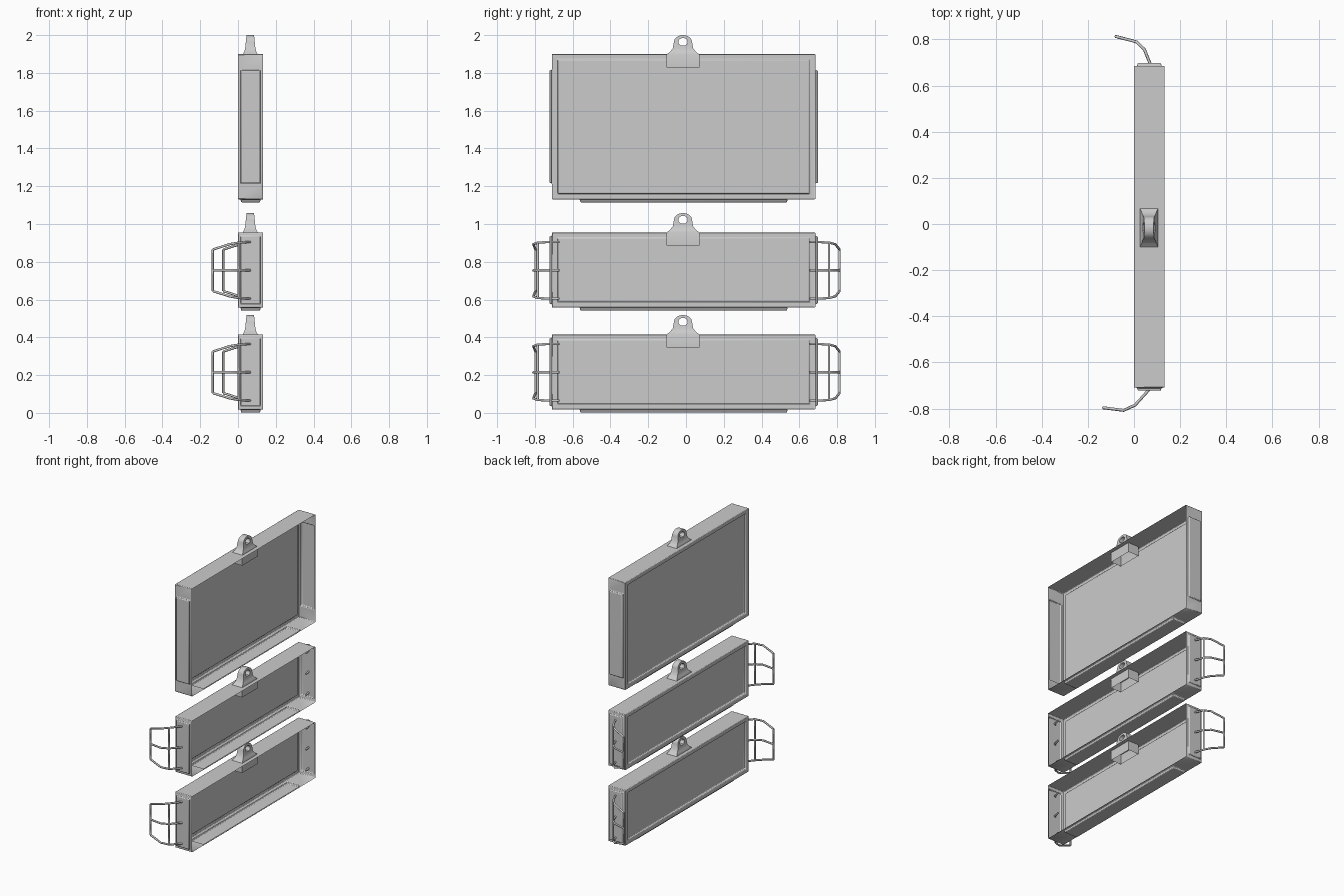
import bpy, bmesh, math
from math import copysign, cos, sin, radians
from mathutils import Vector

if "Cube" in bpy.data.objects:
    bpy.data.objects.remove(bpy.data.objects["Cube"])

X0, X1, Y0, Y1 = 0.0, 0.133, -0.71, 0.685
EYE_X, EYE_Y = 0.065, -0.016


def finish(name, bm, bevel=0.0):
    me = bpy.data.meshes.new(name)
    bm.to_mesh(me)
    bm.free()
    ob = bpy.data.objects.new(name, me)
    bpy.context.collection.objects.link(ob)
    if bevel:
        m = ob.modifiers.new("soft_edges", 'BEVEL')
        m.width, m.segments, m.limit_method = bevel, 2, 'ANGLE'
    bpy.ops.object.select_all(action='DESELECT')
    bpy.context.view_layer.objects.active = ob
    ob.select_set(True)
    bpy.ops.object.shade_smooth_by_angle(angle=radians(35))
    return ob


def panel(bm, normal, half, depth):
    """Inset one wall to a rectangle of the given half sizes, then push it in or out."""
    n = Vector(normal)
    f = max(bm.faces, key=lambda q: q.normal.dot(n) * 10 + q.calc_area())
    bmesh.ops.inset_individual(bm, faces=[f], thickness=0.005)
    c = f.calc_center_median()
    for v in f.verts:
        for i in range(3):
            if not normal[i]:
                v.co[i] = c[i] + copysign(half[i], v.co[i] - c[i])
    bm.normal_update()
    bmesh.ops.inset_individual(bm, faces=[f], thickness=0.004, depth=depth)
    bm.normal_update()


# Shallow tray, open towards +x, with raised end and bottom panels
def case(name, z0, z1, end_half):
    bm = bmesh.new()
    bmesh.ops.create_cube(bm, size=1)
    for v in bm.verts:
        v.co = (X1 if v.co.x > 0 else X0, Y1 if v.co.y > 0 else Y0, z1 if v.co.z > 0 else z0)
    bm.normal_update()
    bmesh.ops.delete(bm, geom=[f for f in bm.faces if f.normal.x > 0.9], context='FACES_ONLY')
    bm.normal_update()
    panel(bm, (-1, 0, 0), (0, (Y1 - Y0) / 2 - 0.03, (z1 - z0) / 2 - 0.028), -0.015)
    panel(bm, (0, 1, 0), (0.053, 0, end_half), 0.013)
    panel(bm, (0, -1, 0), (0.053, 0, end_half), 0.013)
    panel(bm, (0, 0, -1), (0.053, 0.55, 0), 0.016)
    finish(name, bm, 0.004)


# Hanging eye with a flared foot reaching through the top wall
def hanging_eye(name, top):
    bm = bmesh.new()

    def vert(y, z, hw):
        return [bm.verts.new((EYE_X + s * hw, EYE_Y + y, top + z)) for s in (1, -1)]

    def width(z):
        return 0.02 + 0.007 * min(1, -z / 0.07)

    half = [(0.054, -0.07)] + [(0.048 * cos(radians(a)), -0.036 + 0.036 * sin(radians(a)))
                               for a in (0, 20, 40, 60, 75, 90)]
    outline = half + [(-y, z) for y, z in reversed(half[:-1])]
    n = len(outline)
    outer = [vert(y, z, width(z)) for y, z in outline]
    hole = []
    for i in range(n):
        a = radians(-60 + 300 * i / (n - 1))
        z = -0.036 + 0.021 * sin(a)
        hole.append(vert(0.025 * cos(a), z, width(z)))
    for i in range(n):
        j = (i + 1) % n
        for s in (0, 1):
            bm.faces.new((outer[i][s], outer[j][s], hole[j][s], hole[i][s]))
        bm.faces.new((hole[i][0], hole[j][0], hole[j][1], hole[i][1]))
        if j:
            bm.faces.new((outer[i][0], outer[j][0], outer[j][1], outer[i][1]))
    ring = [outer[0][0], outer[0][1], outer[-1][1], outer[-1][0]]
    for y, z, hw in ((0.068, -0.088, 0.032), (0.088, -0.104, 0.041), (0.088, -0.172, 0.041)):
        a, b = vert(y, z, hw), vert(-y, z, hw)
        new = [a[0], a[1], b[1], b[0]]
        for k in range(4):
            m = (k + 1) % 4
            bm.faces.new((ring[k], ring[m], new[m], new[k]))
        ring = new
    bmesh.ops.recalc_face_normals(bm, faces=bm.faces)
    finish(name, bm)


# Bent wire guard: three arms joined by two uprights
def wire_guard(name, path, zc):
    cu = bpy.data.curves.new(name, 'CURVE')
    cu.dimensions = '3D'
    cu.bevel_depth, cu.bevel_resolution, cu.use_fill_caps = 0.0065, 1, True
    rise = (0.15, 0.15, 0.147, 0.138, 0.11)

    def wire(pts):
        sp = cu.splines.new('POLY')
        sp.points.add(len(pts) - 1)
        for p, co in zip(sp.points, pts):
            p.co = (*co, 1)

    for s in (-1, 0, 1):
        wire([(x, y, zc + s * r) for (x, y), r in zip(path, rise)])
    for k in (2, 4):
        x, y = path[k]
        wire([(x, y, zc - rise[k]), (x, y, zc), (x, y, zc + rise[k])])
    ob = bpy.data.objects.new(name, cu)
    bpy.context.collection.objects.link(ob)


right_path = [(0.078, 0.655), (0.072, 0.69), (0.045, 0.757), (0.01, 0.79), (-0.078, 0.813)]
left_path = [(0.078, -0.67), (0.068, -0.715), (0.005, -0.785), (-0.045, -0.808), (-0.133, -0.797)]

# Large upper case and two small lower cases
case("upper_case", 1.131, 1.90, 0.30)
hanging_eye("upper_eye", 2.0)
for label, z in (("middle", 0.54), ("lower", 0.0)):
    case(label + "_case", z + 0.018, z + 0.415, 0.181)
    hanging_eye(label + "_eye", z + 0.518)
    wire_guard(label + "_right_guard", right_path, z + 0.215)
    wire_guard(label + "_left_guard", left_path, z + 0.215)
